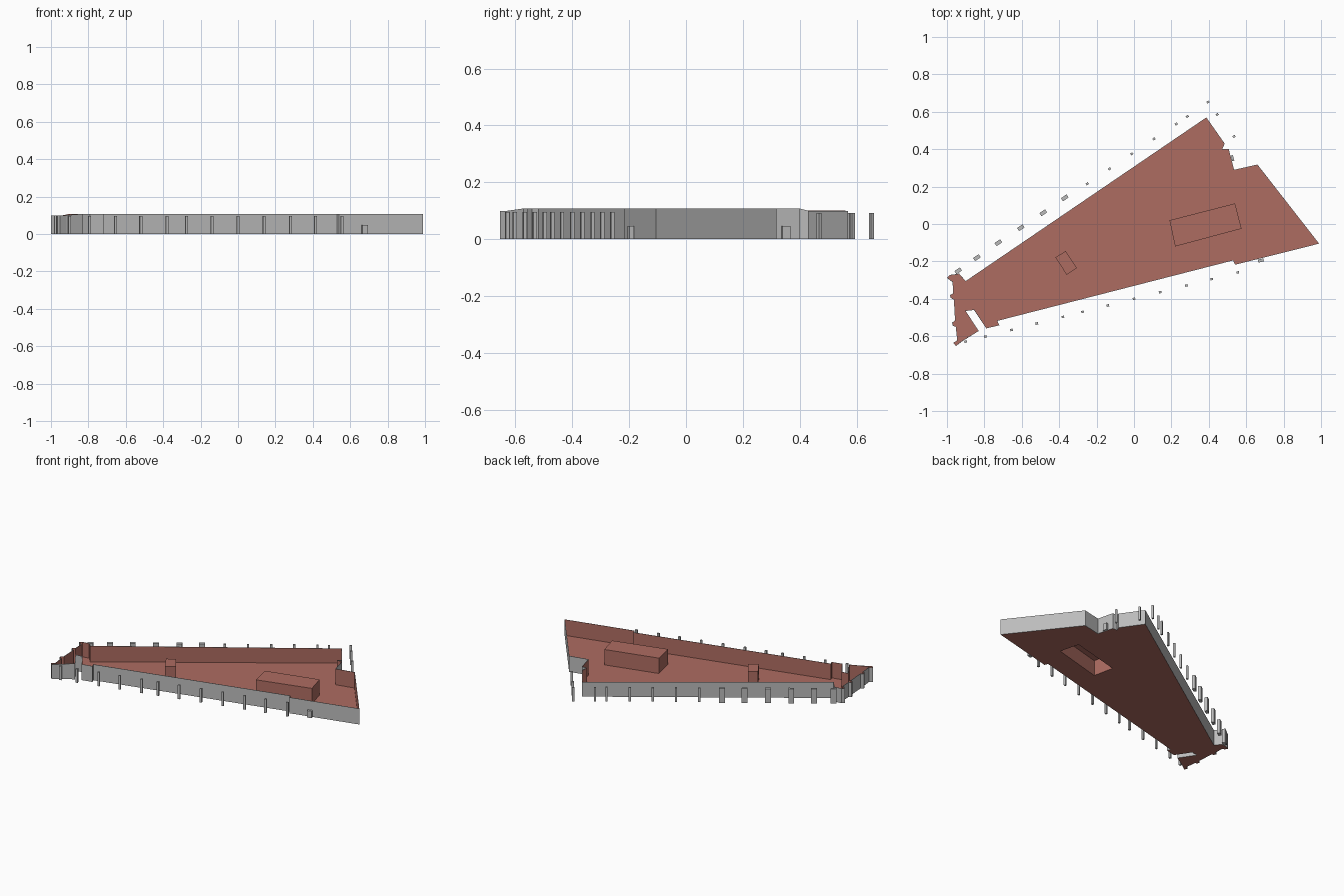
import bpy, bmesh, math
from mathutils import Vector

if "Cube" in bpy.data.objects:
    bpy.data.objects.remove(bpy.data.objects["Cube"])


def material(name, color):
    m = bpy.data.materials.new(name)
    m.diffuse_color = color
    m.use_nodes = True
    m.node_tree.nodes["Principled BSDF"].inputs["Base Color"].default_value = m.diffuse_color
    return m


GREY = material("grey_wall", (0.5, 0.5, 0.5, 1))
RED = material("red_lining", (0.42, 0.15, 0.12, 1))


def finish(bm, name, *mats):
    me = bpy.data.meshes.new(name)
    bm.to_mesh(me)
    bm.free()
    ob = bpy.data.objects.new(name, me)
    bpy.context.collection.objects.link(ob)
    for m in mats:
        me.materials.append(m)
    return ob


def ring(bm, pts, z):
    return [bm.verts.new((x, y, z)) for x, y in pts]


def strip(bm, low, high):
    n = len(low)
    for i in range(n):
        j = (i + 1) % n
        bm.faces.new((low[i], low[j], high[j], high[i]))


def loop_edges(bm, vs):
    return [bm.edges.new((vs[i], vs[(i + 1) % len(vs)])) for i in range(len(vs))]


def prism(name, pts, h, mat, bottom=True):
    bm = bmesh.new()
    low, high = ring(bm, pts, 0), ring(bm, pts, h)
    strip(bm, low, high)
    bm.faces.new(high)
    if bottom:
        bm.faces.new(low[::-1])
    return finish(bm, name, mat)


def post(name, x, y, sx, sy, h, angle):
    c, s = math.cos(angle), math.sin(angle)
    pts = [(x + c * a * sx / 2 - s * b * sy / 2, y + s * a * sx / 2 + c * b * sy / 2)
           for a, b in ((-1, -1), (1, -1), (1, 1), (-1, 1))]
    return prism(name, pts, h, GREY)


# Plan outline, counter-clockwise, with the stepped right end and the small left lobby
main = [(-0.90, -0.465), (-0.855, -0.46), (-0.79, -0.558), (-0.72, -0.542), (-0.73, -0.518),
        (0.53, -0.195), (0.54, -0.218), (0.99, -0.105), (0.66, 0.318), (0.535, 0.29),
        (0.507, 0.40), (0.472, 0.40), (0.485, 0.43), (0.387, 0.57), (-0.90, -0.305)]
lobby = [(-0.935, -0.265), (-0.965, -0.27), (-0.985, -0.272), (-1.0, -0.287), (-0.983, -0.302),
         (-0.97, -0.31), (-0.967, -0.372), (-0.985, -0.38), (-0.98, -0.395), (-0.963, -0.405),
         (-0.957, -0.515), (-0.973, -0.528), (-0.968, -0.545), (-0.953, -0.55),
         (-0.945, -0.622), (-0.966, -0.635), (-0.952, -0.653), (-0.92, -0.628), (-0.83, -0.572)]
outline = main + lobby
big_box = [(0.22, -0.12), (0.575, -0.025), (0.54, 0.11), (0.19, 0.02)]
small_box = [(-0.36, -0.272), (-0.305, -0.235), (-0.365, -0.145), (-0.42, -0.178)]

# Perimeter wall: grey outside, red inside, slightly lower at the back corner and lobby
bm = bmesh.new()
low = ring(bm, outline, 0)
high = ring(bm, outline, 0.108)
for v in high:
    if v.co.x < -0.91 or v.co.y > 0.41:
        v.co.z = 0.10
strip(bm, low, high)
wall = finish(bm, "perimeter_wall", GREY, RED)
sol = wall.modifiers.new("thickness", 'SOLIDIFY')
sol.thickness = 0.003
sol.offset = -1
sol.material_offset = 1

# Floor with an opening under the large core
bm = bmesh.new()
edges = loop_edges(bm, ring(bm, outline, 0)) + loop_edges(bm, ring(bm, big_box, 0))
bmesh.ops.triangle_fill(bm, use_beauty=True, use_dissolve=False, edges=edges)
for f in bm.faces:
    f.normal_update()
    if f.normal.z < 0:
        f.normal_flip()
finish(bm, "floor", RED)

# Inner cores
prism("large_core", big_box, 0.105, RED, bottom=False)
prism("small_core", small_box, 0.10, RED)

# Posts along the back: six wide piers, then slim posts
back_angle = math.atan2(0.875, 1.287)
a, b = Vector((-0.96, -0.258)), Vector((-0.37, 0.14))
piers = [(-0.94, -0.25), (-0.84, -0.18), (-0.725, -0.10), (-0.605, -0.02), (-0.485, 0.06), (-0.37, 0.14)]
for x, y in piers:
    post("back_pier", x, y, 0.036, 0.02, 0.097, back_angle)
for i in range(5):
    post("back_post", -0.25 + 0.119 * i, 0.215 + 0.08 * i, 0.014, 0.012, 0.095, back_angle)
for x, y in ((0.285, 0.575), (0.395, 0.652), (0.445, 0.585), (0.535, 0.468)):
    post("corner_post", x, y, 0.014, 0.012, 0.093, back_angle)

# Posts along the front
front_angle = math.atan2(0.345, 1.35)
for x in (0.555, 0.415, 0.28, 0.14, 0.0, -0.14, -0.275, -0.38, -0.52, -0.655, -0.795, -0.90):
    post("front_post", x, -0.40 + 0.254 * x, 0.014, 0.012, 0.095, front_angle)

# Low entrance blocks
post("front_entrance_block", 0.678, -0.195, 0.03, 0.016, 0.047, front_angle)
post("back_entrance_block", 0.527, 0.352, 0.012, 0.03, 0.047, front_angle)
